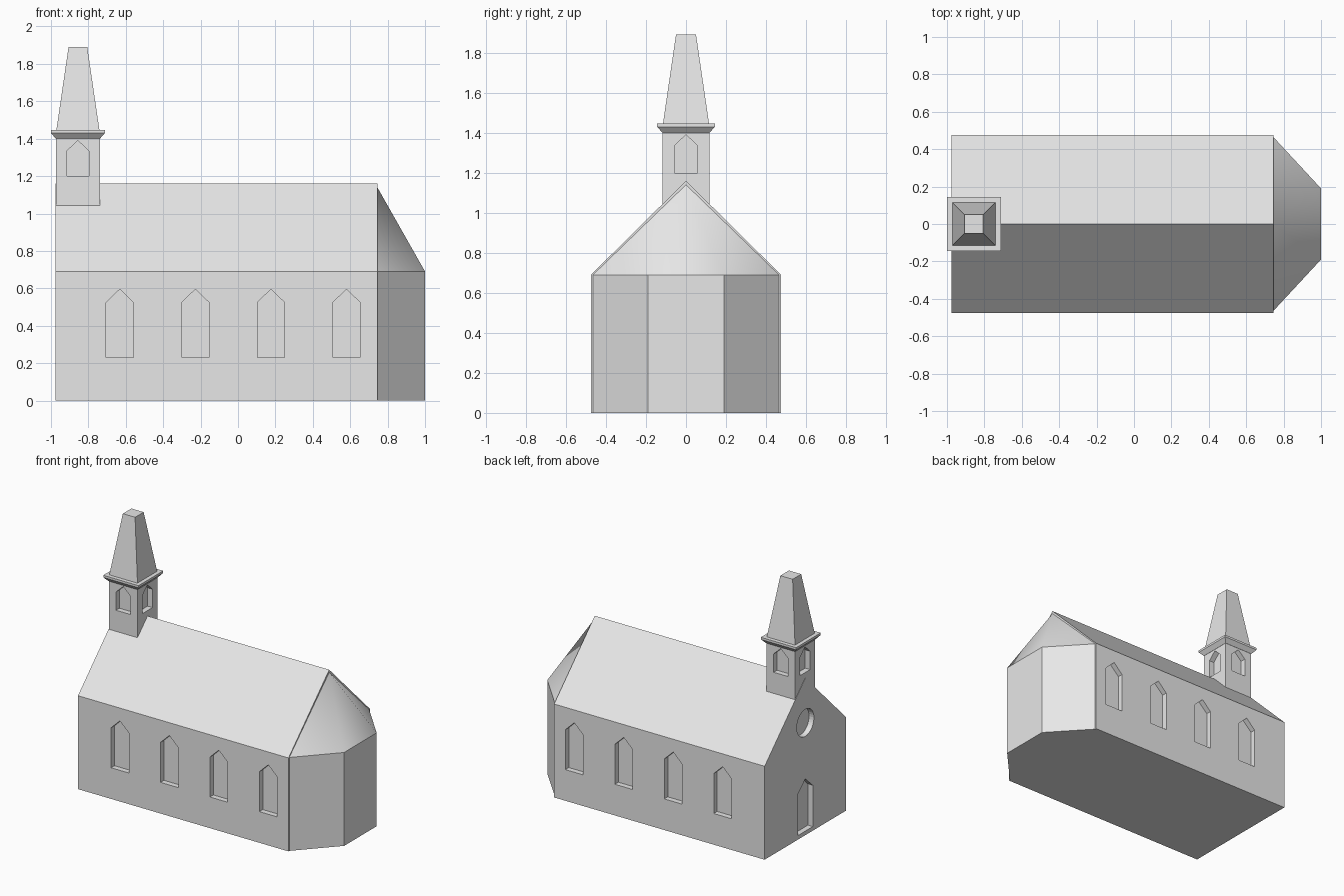
import bpy, bmesh, math
from mathutils import Vector, Matrix

if "Cube" in bpy.data.objects:
    bpy.data.objects.remove(bpy.data.objects["Cube"])

stone = bpy.data.materials.new("pale_grey")
stone.diffuse_color = (0.8, 0.8, 0.8, 1)
stone.use_nodes = True
stone.node_tree.nodes["Principled BSDF"].inputs["Base Color"].default_value = stone.diffuse_color
UP = Vector((0, 0, 1))


def make_object(name, bm):
    bmesh.ops.recalc_face_normals(bm, faces=bm.faces[:])
    me = bpy.data.meshes.new(name)
    bm.to_mesh(me)
    bm.free()
    me.materials.append(stone)
    ob = bpy.data.objects.new(name, me)
    bpy.context.collection.objects.link(ob)
    return ob


def add_prism(bm, points, direction):
    # closed polygon swept along a vector
    face = bm.faces.new([bm.verts.new(p) for p in points])
    ext = bmesh.ops.extrude_face_region(bm, geom=[face], use_keep_orig=True)
    moved = [g for g in ext["geom"] if isinstance(g, bmesh.types.BMVert)]
    bmesh.ops.translate(bm, verts=moved, vec=direction)


def prism(name, points, direction):
    bm = bmesh.new()
    add_prism(bm, points, Vector(direction))
    return make_object(name, bm)


def arch(width, bottom, shoulder, peak):
    h = width / 2
    return [(-h, bottom), (h, bottom), (h, shoulder), (0, peak), (-h, shoulder)]


def add_recess(bm, profile, origin, normal, depth=0.04):
    # cutter for a niche in a wall through origin
    n = Vector(normal)
    side = UP.cross(n)
    start = Vector(origin) + n * 0.02
    add_prism(bm, [start + side * u + UP * v for u, v in profile], -n * (depth + 0.02))


def cut(ob, bm):
    cutter = make_object("cutter", bm)
    cutter.hide_render = True
    mod = ob.modifiers.new("recesses", 'BOOLEAN')
    mod.operation = 'DIFFERENCE'
    mod.solver = 'EXACT'
    mod.object = cutter
    dg = bpy.context.evaluated_depsgraph_get()
    me = bpy.data.meshes.new_from_object(ob.evaluated_get(dg))
    ob.modifiers.clear()
    ob.data = me
    bpy.data.objects.remove(cutter)


def square_loft(name, cx, rings):
    # stacked square sections given as (z, half width)
    bm = bmesh.new()
    loops = [[bm.verts.new((cx + sx * h, sy * h, z))
              for sx, sy in ((-1, -1), (1, -1), (1, 1), (-1, 1))] for z, h in rings]
    bm.faces.new(loops[0])
    bm.faces.new(loops[-1])
    for a, b in zip(loops, loops[1:]):
        for i in range(4):
            j = (i + 1) % 4
            bm.faces.new((a[i], a[j], b[j], b[i]))
    return make_object(name, bm)


# nave with gable roof
X0, X1, HALF, EAVE, RIDGE = -0.975, 0.745, 0.475, 0.69, 1.16
nave = prism("nave", [(X0, -HALF, 0), (X0, HALF, 0), (X0, HALF, EAVE),
                      (X0, 0, RIDGE), (X0, -HALF, EAVE)], (X1 - X0, 0, 0))

# side windows, door and round gable window
bm = bmesh.new()
for i in range(4):
    for s in (-1, 1):
        add_recess(bm, arch(0.145, 0.23, 0.525, 0.595),
                   (-0.632 + i * 0.404, s * HALF, 0), (0, s, 0))
add_recess(bm, arch(0.174, 0.03, 0.335, 0.415), (X0, 0, 0), (-1, 0, 0))
circle = [(0.1 * math.cos(a), 0.83 + 0.1 * math.sin(a))
          for a in (2 * math.pi * k / 32 for k in range(32))]
add_recess(bm, circle, (X0, 0, 0), (-1, 0, 0))
cut(nave, bm)

# apse walls
plan = [(X1, -0.465), (1.0, -0.19), (1.0, 0.19), (X1, 0.465)]
prism("apse_walls", [(x, y, 0) for x, y in plan], (0, 0, EAVE))

# apse roof, smooth half cone
bm = bmesh.new()
apex = bm.verts.new((X1, 0, 1.14))
rim = [bm.verts.new((x, y, EAVE)) for x, y in plan]
for a, b in zip(rim, rim[1:]):
    bm.faces.new((a, b, apex)).smooth = True
roof = make_object("apse_roof", bm)
if roof.data.polygons[1].normal.x < 0:
    roof.data.flip_normals()

# bell tower with an opening on each side
TX, TH = -0.856, 0.117
tower = square_loft("bell_tower", TX, [(1.0, TH), (1.405, TH)])
bm = bmesh.new()
for k in range(4):
    n = Matrix.Rotation(k * math.pi / 2, 3, 'Z') @ Vector((1, 0, 0))
    add_recess(bm, arch(0.117, 1.20, 1.335, 1.39), Vector((TX, 0, 0)) + n * TH, n)
cut(tower, bm)

# cornice and spire
square_loft("cornice", TX, [(1.40, 0.118), (1.43, 0.144), (1.446, 0.144)])
square_loft("spire", TX, [(1.446, 0.115), (1.89, 0.05)])
